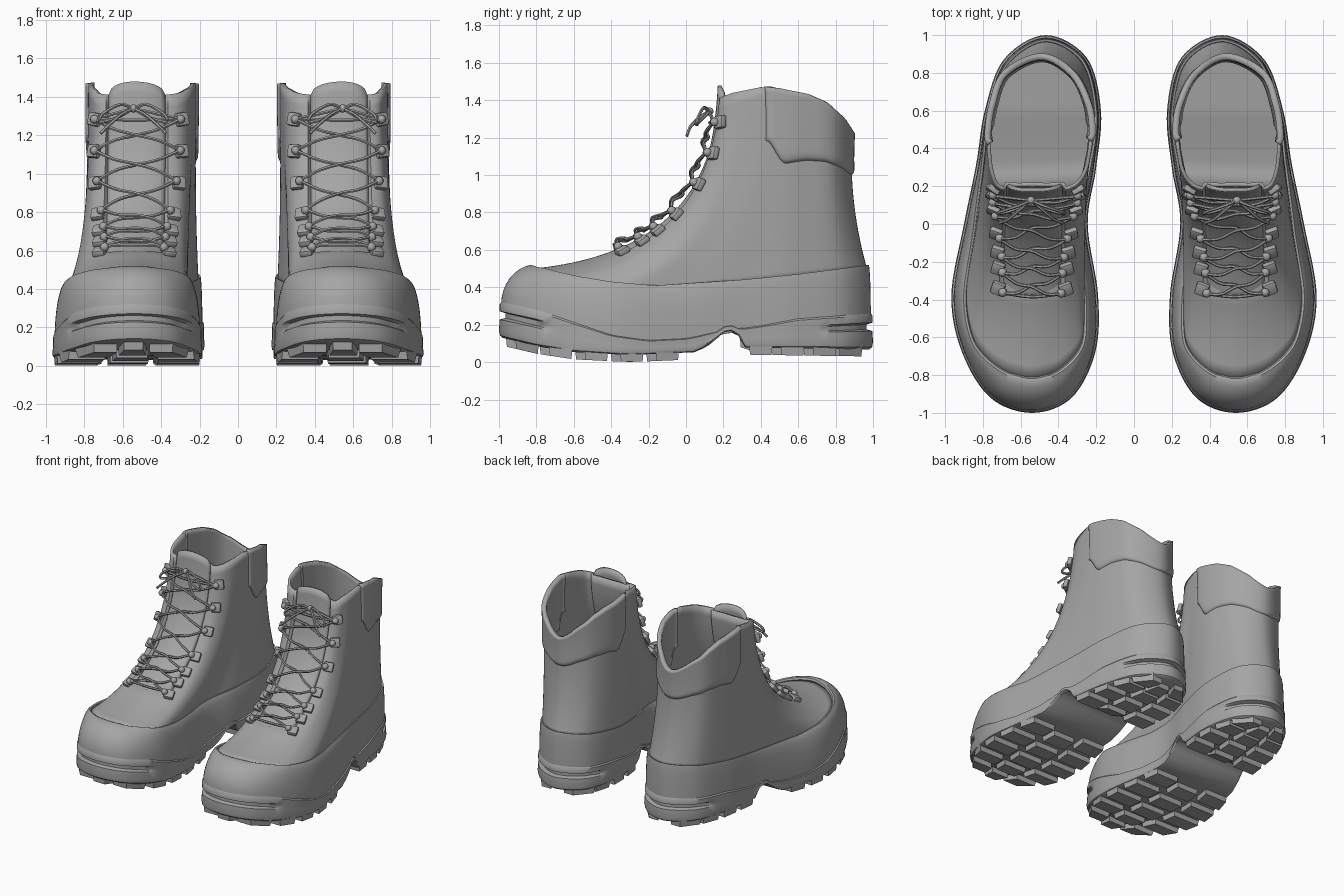
import bpy, bmesh, math
from mathutils import Vector, Matrix

if "Cube" in bpy.data.objects:
    bpy.data.objects.remove(bpy.data.objects["Cube"])

# plan outlines of the right-hand boot: start at the front, run counter-clockwise
SOLE = [(.54, -1), (.76, -.92), (.91, -.68), (.967, -.38), (.90, 0), (.835, .32), (.79, .6), (.69, .87),
        (.47, 1), (.25, .88), (.175, .6), (.20, .3), (.245, 0), (.19, -.38), (.205, -.68), (.33, -.92)]
COLLAR = [(.54, .17), (.64, .17), (.725, .195), (.76, .265), (.775, .36), (.778, .48), (.755, .63), (.685, .80),
          (.49, .89), (.325, .80), (.24, .64), (.217, .50), (.228, .37), (.255, .265), (.315, .195), (.42, .17)]
# heights along y
Z_BOTTOM = [(-1, .13), (-.8, .083), (-.6, .053), (-.3, .038), (.05, .053), (.12, .09), (.2, .16), (.27, .17), (.31, .078), (1, .068)]
Z_WELT = [(-1, .33), (-.8, .29), (-.6, .22), (-.4, .15), (-.2, .12), (0, .13), (.2, .17), (.4, .20), (.6, .24), (1, .27)]
Z_RAND = [(-1, .52), (-.8, .50), (-.6, .46), (-.4, .43), (-.15, .41), (.3, .44), (.6, .47), (1, .52)]
Z_COLLAR = [(.17, 1.41), (.25, 1.44), (.4, 1.47), (.5, 1.46), (.65, 1.43), (.75, 1.385), (.84, 1.30), (.89, 1.22)]
N = 128
TS = [16 * i / N for i in range(N)]
GREY = bpy.data.materials.new("dark_grey")
GREY.diffuse_color = (.38, .38, .38, 1)
GREY.use_nodes = True
GREY.node_tree.nodes["Principled BSDF"].inputs["Base Color"].default_value = GREY.diffuse_color


def interp(tab, y):
    for (a, p), (b, q) in zip(tab, tab[1:]):
        if y <= b:
            return p + (q - p) * max(0, (y - a) / (b - a))
    return tab[-1][1]


def smooth(a, b, x):
    x = min(1, max(0, (x - a) / (b - a)))
    return x * x * (3 - 2 * x)


def cat(pts, t):
    i = math.floor(t)
    f = t - i
    a, b, c, d = (Vector(pts[(i + k) % 16]) for k in (-1, 0, 1, 2))
    return .5 * (2 * b + (c - a) * f + (2 * a - 5 * b + 4 * c - d) * f * f + (3 * b - a - 3 * c + d) * f ** 3)


def inset(t, d):
    g = (cat(SOLE, t + .05) - cat(SOLE, t - .05)).normalized()
    return cat(SOLE, t) + Vector((-g.y, g.x)) * d


def rand_inset(y):
    return .022 + .043 * smooth(.5, -.3, y) + .105 * smooth(-.62, -1.02, y)


def upper_raw(t, u):
    y = cat(SOLE, t).y
    a = inset(t, rand_inset(y) + .01)
    c = cat(COLLAR, t)
    za, zc = interp(Z_RAND, y) - .02, interp(Z_COLLAR, c.y)
    b = c + (.08 - .04 * smooth(-.6, -1, y)) * (a - c)
    b.y -= .03 * smooth(.6, 1, y)
    zb = za + (zc - za) * (.1 + .4 * smooth(-.8, .6, y))
    p0, p1, p2 = Vector((*a, za)), Vector((*b, zb)), Vector((*c, zc))
    return (1 - u) ** 2 * p0 + 2 * u * (1 - u) * p1 + u * u * p2


def frame(t, u):
    dt = (upper_raw(t + .05, u) - upper_raw(t - .05, u)).normalized()
    du = upper_raw(t, u + .01) - upper_raw(t, u - .01)
    n = dt.cross(du).normalized()
    return dt, n.cross(dt), n


def upper(t, u, off=0.0):
    return upper_raw(t, u) + frame(t, u)[2] * off


def finish(name, bm, thick=0, angle=40):
    me = bpy.data.meshes.new(name)
    bm.to_mesh(me)
    bm.free()
    me.materials.append(GREY)
    ob = bpy.data.objects.new(name, me)
    bpy.context.collection.objects.link(ob)
    bpy.ops.object.select_all(action='DESELECT')
    ob.select_set(True)
    bpy.context.view_layer.objects.active = ob
    bpy.ops.object.shade_smooth_by_angle(angle=math.radians(angle))
    if thick:
        m = ob.modifiers.new("thickness", 'SOLIDIFY')
        m.thickness, m.offset = thick, -1
    ob.modifiers.new("other_boot", 'MIRROR')
    return ob


def add_grid(bm, rows, closed=True, caps=False):
    vs = [[bm.verts.new(p) for p in r] for r in rows]
    n = len(rows[0])
    for a, b in zip(vs, vs[1:]):
        for i in range(n if closed else n - 1):
            j = (i + 1) % n
            bm.faces.new((a[i], a[j], b[j], b[i]))
    if caps:
        for r, flip in ((vs[0], True), (vs[-1], False)):
            for i in range(n // 2):
                q = list(dict.fromkeys((r[i], r[i + 1], r[n - i - 1], r[-i % n])))
                if len(q) > 2:
                    bm.faces.new(q[::-1] if flip else q)


def grid(name, rows, closed=True, caps=False, thick=0):
    bm = bmesh.new()
    add_grid(bm, rows, closed, caps)
    return finish(name, bm, thick)


def add_tube(bm, ctrl, r=.009, sides=6):
    pts = []
    ext = [2 * ctrl[0] - ctrl[1], *ctrl, 2 * ctrl[-1] - ctrl[-2]]
    for a, b, c, d in zip(ext, ext[1:], ext[2:], ext[3:]):
        for f in (0, .2, .4, .6, .8):
            pts.append(.5 * (2 * b + (c - a) * f + (2 * a - 5 * b + 4 * c - d) * f * f + (3 * b - a - 3 * c + d) * f ** 3))
    pts.append(ctrl[-1])
    rows = []
    for i, p in enumerate(pts):
        q = (pts[min(i + 1, len(pts) - 1)] - pts[max(i - 1, 0)]).to_track_quat('Z', 'Y')
        rows.append([p + q @ Vector((r * math.cos(k * math.tau / sides), r * math.sin(k * math.tau / sides), 0))
                     for k in range(sides)])
    add_grid(bm, rows, True, True)


# outsole body with a groove round toe and heel
def sole_ring(d, f):
    ring = []
    for t in TS:
        y = cat(SOLE, t).y
        g = .03 * smooth(.72, .85, abs(y)) if .5 < f < .7 else 0
        b, w = interp(Z_BOTTOM, y), interp(Z_WELT, y)
        ring.append(Vector((*inset(t, d + g), b + (max(w, b + .03) - b) * f)))
    return ring


grid("outsole", [sole_ring(*p) for p in ((.02, 0), (.005, .06), (0, .2), (.004, .49), (.004, .53),
                                         (.004, .66), (.004, .71), (.004, .9), (.02, 1), (.06, 1))], caps=True)

# tread lugs in staggered rows of three
bm = bmesh.new()
rim = [cat(SOLE, t) for t in TS]
for yc in (-.85, -.67, -.48, -.29, -.10, .40, .57, .74, .88):
    for f0, f1, dy in ((.0, .3, 0), (.36, .64, -.05), (.7, 1, 0)):
        rows = []
        for dz, s in ((-.038, .9), (.03, 1)):
            row = []
            for sx, sy in ((0, -1), (1, -1), (1, 1), (0, 1)):
                y = yc + dy + sy * .064 * s
                ys = max(-.97, min(.97, y + math.copysign(.03 * smooth(.6, .8, abs(y)), y)))
                xs = [p.x for p in rim if abs(p.y - ys) < .035]
                f = (f0 + f1) / 2 + (sx - .5) * (f1 - f0) * (.95 if s < 1 else 1)
                lo, hi = min(xs) + .008, max(xs) - .008
                row.append(Vector((lo + (hi - lo) * f, y, interp(Z_BOTTOM, y) + dz)))
            rows.append(row)
        add_grid(bm, rows, True, True)
finish("tread_lugs", bm, angle=20)


# rubber rand wrapped round the foot
def rand_ring(a, extra=0, drop=0):
    ring = []
    for t in TS:
        y = cat(SOLE, t).y
        z0, z1 = interp(Z_WELT, y) - .02, interp(Z_RAND, y)
        p = inset(t, .012 + (rand_inset(y) - .012) * (1 - math.cos(a)) / (1 - math.cos(1.4)) + extra)
        ring.append(Vector((*p, z0 + (z1 - z0) * math.sin(a) / math.sin(1.4) - drop)))
    return ring


grid("rubber_rand", [rand_ring(1.4 * k / 8) for k in range(9)] + [rand_ring(1.4, .012, .004), rand_ring(1.4, .025, .03)])

# leather upper, recessed along the front where the tongue sits
US = [k / 26 for k in range(27)]


def gap(t, u):
    return -.03 if min(t, 16 - t) < 1.45 and u > .27 else 0


grid("upper", [[upper(t, u, gap(t, u)) for t in TS] for u in US], thick=.02)

# tongue with rounded top
rows = []
for k in range(25):
    u = .25 + .75 * k / 24
    row = []
    for j in range(-8, 9):
        h = 1 - (j / 8) ** 2
        p = upper(1.4 * j / 8, u, -.02 + .02 * h)
        p.z += smooth(.8, 1, u) * .07 * h ** .5
        row.append(p)
    rows.append(row)
grid("tongue", rows, False, thick=.02)

# padded collar round the back, following the upper
rows = []
for k in range(15):
    row = []
    for j in range(57):
        s = j / 56
        e = abs(2 * s - 1)
        lo = .69 - .10 * e + .16 * smooth(.75, 1, e)
        edge = min(1, 24 * s, 24 * (1 - s), k / 1.5)
        t = 8 + (2 * s - 1) * (3.5 - .22 * (1 - k / 14))
        row.append(upper(t, lo + (1.004 - lo) * k / 14, -.004 + .018 * edge ** .5))
    rows.append(row)
grid("collar_pad", rows, False, thick=.035)

# lace hooks, placed on both flap edges by height
bm = bmesh.new()
rungs = []
for z in (.59, .645, .70, .79, .95, 1.11, 1.28):
    ends = []
    for side in (1, -1):
        t = side * (1.3 + .7 * smooth(.55, 1.2, z))
        u = min((k / 200 for k in range(201)), key=lambda v: abs(upper(t, v).z - z))
        dt, du, n = frame(t, u)
        rot = Matrix((dt, du, n)).transposed().to_4x4()
        base = upper(t + side * .2, u, .012)
        box = bmesh.ops.create_cube(bm, size=1, matrix=Matrix.Translation(base) @ rot @ Matrix.Diagonal((.07, .07, .035, 1)))
        bmesh.ops.bevel(bm, geom=list({e for v in box['verts'] for e in v.link_edges}), offset=.01,
                        segments=2, affect='EDGES', profile=.5)
        knob = upper(t, u, .032)
        bmesh.ops.create_uvsphere(bm, u_segments=10, v_segments=6, radius=.024, matrix=Matrix.Translation(knob) @ rot)
        ends.append((knob + n * .006, u))
    rungs.append(ends)
finish("lace_hooks", bm)

# criss-cross laces
bm = bmesh.new()
for a, b in zip(rungs, rungs[1:]):
    for s in (0, 1):
        p, q = a[s], b[1 - s]
        mid = upper(0, (p[1] + q[1]) / 2, .022 + .018 * s)
        add_tube(bm, [p[0], p[0].lerp(mid, .5) + Vector((0, -.02, .012)), mid,
                      q[0].lerp(mid, .5) + Vector((0, -.02, -.012)), q[0]])
for r in (rungs[0], rungs[-1]):
    add_tube(bm, [r[0][0], upper(0, r[0][1], .03), r[1][0]])
finish("laces", bm)

# bow: knot, two loops and two loose ends
bm = bmesh.new()
knot = Vector((.545, .125, 1.34))
bmesh.ops.create_uvsphere(bm, u_segments=10, v_segments=6, radius=.022, matrix=Matrix.Translation(knot))
for s in (1, -1):
    loop = [(0, 0, 0), (.07, -.03, .02), (.16, -.06, -.03), (.17, -.07, -.07), (.09, -.05, -.05), (0, 0, 0)]
    tail = [(0, 0, 0), (.06, -.05, -.03), (.12, -.10, -.08), (.17, -.12, -.13)]
    for path in (loop, tail):
        add_tube(bm, [knot + Vector((s * x, y, z)) for x, y, z in path])
    add_tube(bm, [knot, rungs[-1][0 if s > 0 else 1][0]])
finish("lace_bow", bm)
